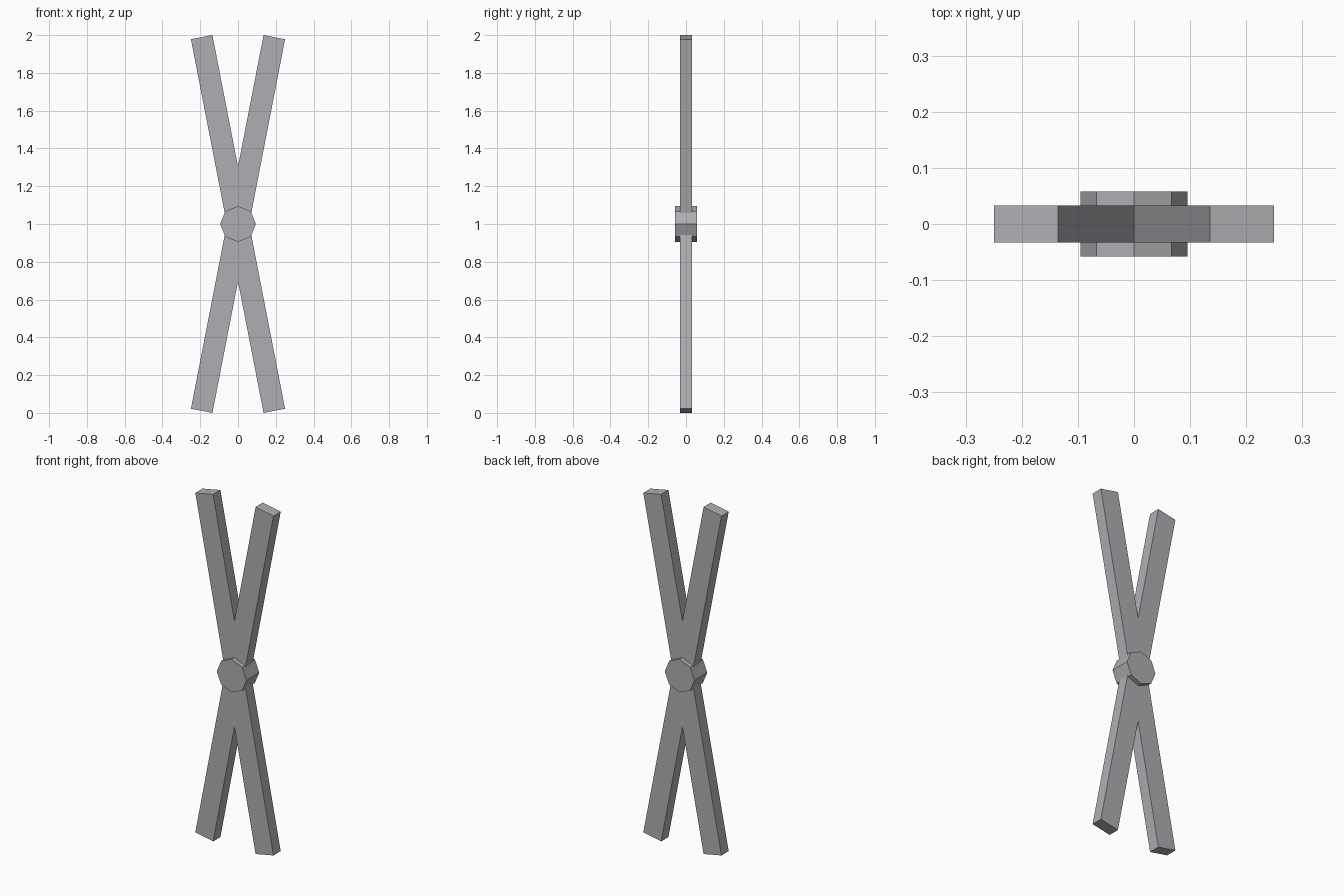
import bpy, bmesh, math

if "Cube" in bpy.data.objects:
    bpy.data.objects.remove(bpy.data.objects["Cube"])

grey = bpy.data.materials.new("cool grey")
grey.diffuse_color = (0.43, 0.43, 0.455, 1.0)
grey.use_nodes = True
grey.node_tree.nodes["Principled BSDF"].inputs["Base Color"].default_value = grey.diffuse_color

CENTRE_Z = 1.0
TILT = math.radians(11)
HALF_WIDTH = 0.058
HALF_LENGTH = 1.0075


def extrude_profile(name, points, half_depth):
    """Flat-faced prism from an (x, z) outline, extruded along y."""
    bm = bmesh.new()
    verts = [bm.verts.new((x, -half_depth, z + CENTRE_Z)) for x, z in points]
    face = bm.faces.new(verts)
    result = bmesh.ops.extrude_face_region(bm, geom=[face], use_keep_orig=True)
    moved = [g for g in result["geom"] if isinstance(g, bmesh.types.BMVert)]
    bmesh.ops.translate(bm, verts=moved, vec=(0, 2 * half_depth, 0))
    bmesh.ops.recalc_face_normals(bm, faces=bm.faces)
    mesh = bpy.data.meshes.new(name)
    bm.to_mesh(mesh)
    bm.free()
    mesh.materials.append(grey)
    obj = bpy.data.objects.new(name, mesh)
    bpy.context.collection.objects.link(obj)
    return obj


# Crossed bars: one merged X outline, mirrored from its upper right arm
s, c = math.sin(TILT), math.cos(TILT)
notch = (0, HALF_WIDTH / s)
inner = (HALF_LENGTH * s - HALF_WIDTH * c, HALF_LENGTH * c + HALF_WIDTH * s)
outer = (HALF_LENGTH * s + HALF_WIDTH * c, HALF_LENGTH * c - HALF_WIDTH * s)
waist = (HALF_WIDTH / c, 0)
right_side = [notch, inner, outer, waist,
              (outer[0], -outer[1]), (inner[0], -inner[1])]
outline = right_side + [(-x, -z) for x, z in right_side]
extrude_profile("crossed_bars", outline, 0.033)

# Octagonal hub through the crossing, corner pointing up
octagon = [(0.095 * math.sin(i * math.pi / 4), 0.095 * math.cos(i * math.pi / 4))
           for i in range(8)]
extrude_profile("centre_hub", octagon, 0.058)
